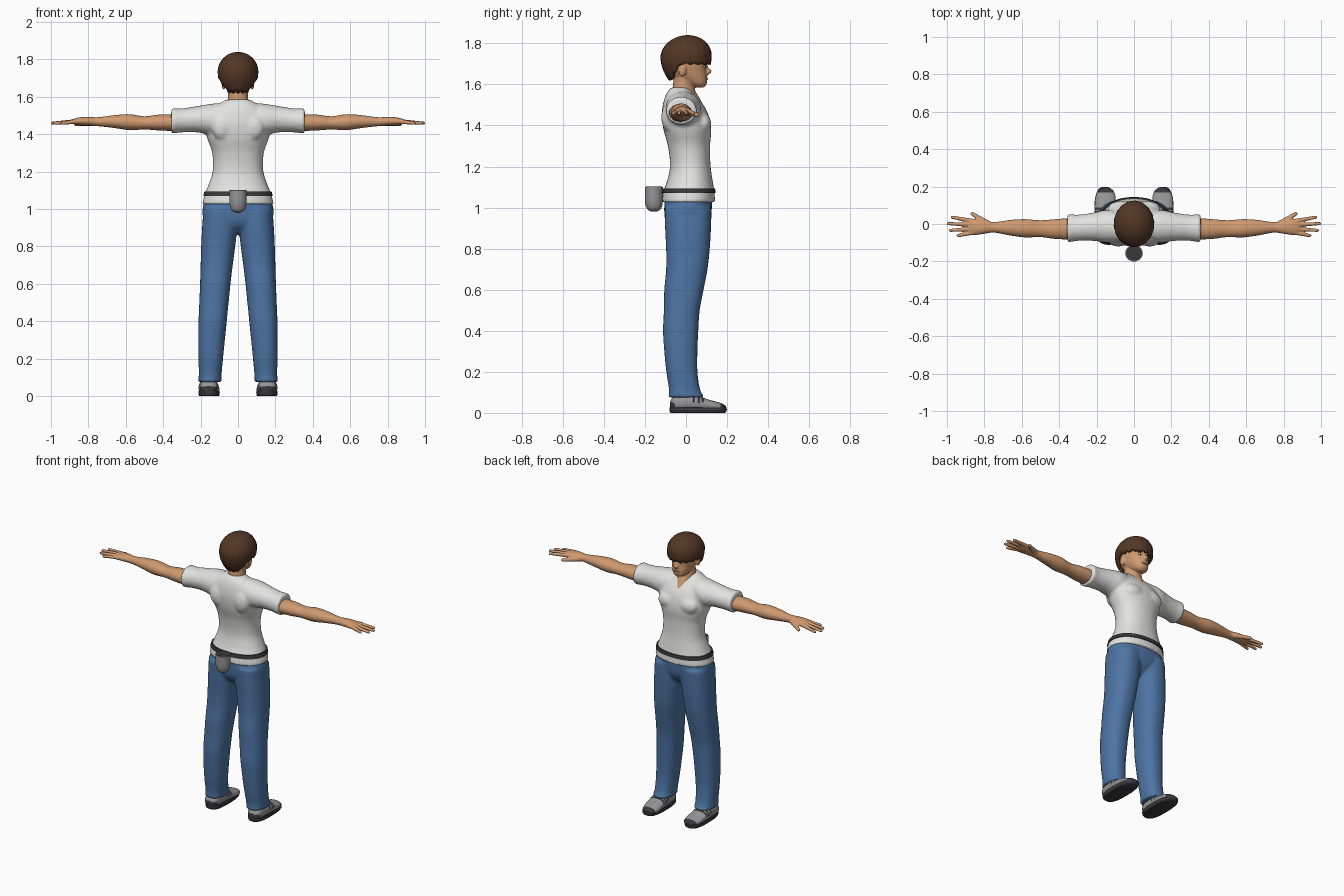
import bpy
import bmesh
import math
from mathutils import Matrix, Vector

start_cube = bpy.data.objects.get("Cube")
if start_cube:
    bpy.data.objects.remove(start_cube, do_unlink=True)


def material(name, colour):
    mat = bpy.data.materials.new(name)
    mat.use_nodes = True
    mat.diffuse_color = (*colour, 1)
    shader = next(n for n in mat.node_tree.nodes if n.type == "BSDF_PRINCIPLED")
    shader.inputs["Base Color"].default_value = (*colour, 1)
    return mat


SKIN = material("skin", (.62, .32, .16))
HAIR = material("brown hair", (.085, .038, .018))
SHIRT = material("off white cotton", (.76, .76, .74))
DENIM = material("blue denim", (.075, .175, .37))
GREY = material("grey fabric", (.3, .3, .31))
DARK = material("dark rubber", (.04, .04, .045))
WHITE = material("eye white", (.8, .8, .8))
LIPS = material("lips", (.42, .16, .1))


def loft(bm, axis, rows, side=1, power=2, steps=5, count=32):
    """Closed skin through rows of (position, a_min, a_max, b_min, b_max)."""
    def slope(i, k):
        lo, hi = max(i - 1, 0), min(i + 1, len(rows) - 1)
        return (rows[hi][k] - rows[lo][k]) / (rows[hi][0] - rows[lo][0])

    sections = []
    for i in range(len(rows) - 1):
        here, there = rows[i], rows[i + 1]
        span = there[0] - here[0]
        for j in range(steps + (i == len(rows) - 2)):
            u = j / steps
            section = [here[0] + span * u]
            for k in range(1, 5):
                value = here[k] + (there[k] - here[k]) * u * u * (3 - 2 * u)
                value += span * u * (1 - u) * ((1 - u) * slope(i, k) - u * slope(i + 1, k))
                section.append(value)
            sections.append(section)

    rings = []
    for t, a0, a1, b0, b1 in sections:
        ring = []
        for n in range(count):
            angle = math.tau * n / count
            c, s = math.cos(angle), math.sin(angle)
            a = (a0 + a1) / 2 + (a1 - a0) / 2 * math.copysign(abs(c) ** (2 / power), c)
            b = (b0 + b1) / 2 + (b1 - b0) / 2 * math.copysign(abs(s) ** (2 / power), s)
            point = {"x": (t, a, b), "y": (a, t, b), "z": (a, b, t)}[axis]
            ring.append(bm.verts.new((side * point[0], point[1], point[2])))
        rings.append(ring)
    for low, high in zip(rings, rings[1:]):
        for n in range(count):
            m = (n + 1) % count
            bm.faces.new((low[n], low[m], high[m], high[n]))
    bm.faces.new(rings[0][::-1])
    bm.faces.new(rings[-1])


def sym(rows):
    """Expand (z, half_width, y_back, y_front) to full rows."""
    return [(z, -w, w, y0, y1) for z, w, y0, y1 in rows]


def blob(bm, centre, radii):
    matrix = Matrix.Translation(centre) @ Matrix.Diagonal((*radii, 1))
    bmesh.ops.create_uvsphere(bm, u_segments=16, v_segments=10, radius=1, matrix=matrix)


def tube(bm, start, end, r0, r1, count=16):
    for i in range(count + 1):
        u = i / count
        r = r0 + (r1 - r0) * u
        blob(bm, Vector(start).lerp(Vector(end), u), (r, r, r))


def finish(name, bm, mats, voxel=0, smooth=0, rule=None):
    bmesh.ops.recalc_face_normals(bm, faces=bm.faces)
    mesh = bpy.data.meshes.new(name)
    for face in bm.faces:
        face.smooth = True
        if rule:
            face.material_index = int(rule(face.calc_center_median()))
    bm.to_mesh(mesh)
    bm.free()
    mesh.set_sharp_from_angle(angle=math.radians(45))
    for mat in mats:
        mesh.materials.append(mat)
    obj = bpy.data.objects.new(name, mesh)
    bpy.context.collection.objects.link(obj)
    if voxel:
        fuse = obj.modifiers.new("Fuse", "REMESH")
        fuse.mode, fuse.voxel_size, fuse.use_smooth_shade = "VOXEL", voxel, True
        soften = obj.modifiers.new("Soften", "SMOOTH")
        soften.factor, soften.iterations = .5, smooth
    return obj


SIDES = (("left", 1), ("right", -1))

# Shirt: torso, sleeves, chest and shoulder blades fused together
bm = bmesh.new()
loft(bm, "z", sym([
    (1.025, .192, -.118, .142), (1.08, .178, -.11, .138), (1.13, .158, -.092, .13),
    (1.2, .136, -.078, .12), (1.3, .138, -.088, .117), (1.38, .165, -.11, .123),
    (1.45, .175, -.118, .11), (1.5, .165, -.113, .085), (1.55, .12, -.098, .045),
    (1.585, .065, -.075, .015)]), power=2.2)
for _, s in SIDES:
    loft(bm, "x", [
        (.05, -.09, .05, 1.45, 1.57), (.14, -.1, .075, 1.4, 1.563),
        (.22, -.09, .06, 1.41, 1.55), (.3, -.09, .05, 1.41, 1.538),
        (.357, -.1, .053, 1.402, 1.54)], s)
    blob(bm, (s * .07, .085, 1.41), (.07, .038, .05))
    blob(bm, (s * .085, -.085, 1.44), (.055, .036, .07))
finish("shirt", bm, [SHIRT], .01, 3)

# Belt
bm = bmesh.new()
loft(bm, "z", sym([(1.07, .186, -.117, .144), (1.094, .18, -.113, .142)]),
     power=2.2, steps=1, count=64)
finish("belt", bm, [DARK])

# Pouch hanging at the back, with a dark opening
bm = bmesh.new()
loft(bm, "z", sym([
    (.98, .012, -.168, -.144), (.987, .027, -.183, -.129), (1.0, .038, -.193, -.119),
    (1.03, .045, -.2, -.113), (1.1, .047, -.2, -.112)]))
finish("pouch", bm, [GREY])
bm = bmesh.new()
loft(bm, "z", sym([(1.095, .043, -.196, -.116), (1.102, .043, -.196, -.116)]), steps=1)
finish("pouch_opening", bm, [DARK])

# Jeans: hips and two legs fused together
bm = bmesh.new()
loft(bm, "z", sym([
    (.87, .05, -.05, .06), (.91, .13, -.09, .1), (.96, .187, -.105, .122),
    (1.05, .182, -.105, .128)]), power=2.3)
for _, s in SIDES:
    loft(bm, "z", [
        (.075, .088, .213, -.087, .09), (.11, .088, .21, -.083, .07),
        (.2, .08, .211, -.096, .056), (.3, .07, .212, -.106, .056),
        (.4, .06, .211, -.112, .06), (.5, .05, .207, -.108, .067),
        (.6, .04, .203, -.106, .086), (.7, .028, .2, -.097, .105),
        (.8, .015, .197, -.097, .116), (.9, .004, .192, -.102, .122),
        (1.0, .002, .185, -.105, .125)], s, power=2.3)
finish("jeans", bm, [DENIM], .01, 3)

# Shoes: soles, then uppers with dark toe, heel and lace stripes


def shoe_colour(p):
    lace = .03 < p.y < .1 and p.z > .048 and int((p.y - .03) / .012) % 2 == 0
    return p.y > .168 or (p.y < -.05 and p.z < .05) or lace


for label, s in SIDES:
    bm = bmesh.new()
    loft(bm, "y", [
        (-.078, .135, .18, .015, .055), (-.06, .115, .2, .01, .08),
        (0, .108, .206, .01, .09), (.05, .104, .21, .01, .088),
        (.1, .1, .21, .01, .068), (.15, .1, .204, .01, .054),
        (.18, .112, .188, .01, .044), (.195, .135, .165, .014, .032)],
        s, power=2.4, steps=8)
    finish(label + "_shoe", bm, [GREY, DARK], rule=shoe_colour)
    bm = bmesh.new()
    loft(bm, "z", [
        (0, .104, .206, -.075, .19), (.008, .098, .212, -.08, .198),
        (.026, .098, .212, -.08, .198)], s, power=2.8, steps=2)
    finish(label + "_sole", bm, [DARK])

# Arms with palm, thumb and four spread fingers
FINGERS = [(.015, .97, .036), (-.005, .992, .002), (-.026, .98, -.034), (-.045, .94, -.062)]
for label, s in SIDES:
    bm = bmesh.new()
    loft(bm, "x", [
        (.3, -.085, .035, 1.415, 1.505), (.42, -.08, .026, 1.42, 1.505),
        (.5, -.07, .02, 1.425, 1.496), (.58, -.072, .026, 1.422, 1.507),
        (.66, -.062, .022, 1.433, 1.502), (.75, -.046, .01, 1.443, 1.491),
        (.81, -.054, .02, 1.446, 1.493), (.86, -.06, .027, 1.449, 1.488),
        (.885, -.054, .022, 1.455, 1.48)], s, count=24)
    for root, tip_x, tip_y in FINGERS:
        tube(bm, (s * .86, root, 1.469), (s * tip_x, tip_y, 1.459), .013, .009)
    tube(bm, (s * .78, 0, 1.463), (s * .865, .055, 1.452), .018, .01)
    finish(label + "_arm", bm, [SKIN], .004, 2)

# Head with neck, nose and ears
bm = bmesh.new()
loft(bm, "z", sym([
    (1.585, .022, .04, .086), (1.6, .042, .01, .1), (1.63, .058, -.05, .104),
    (1.66, .068, -.085, .1), (1.69, .074, -.1, .1), (1.73, .078, -.105, .104),
    (1.78, .068, -.085, .09), (1.81, .04, -.05, .055)]), power=2.2)
loft(bm, "z", sym([
    (1.49, .025, -.03, .09), (1.53, .045, -.06, .068), (1.57, .056, -.066, .045),
    (1.61, .053, -.062, .04), (1.65, .055, -.06, .04)]))
loft(bm, "z", sym([
    (1.645, .01, .08, .104), (1.653, .017, .08, .118), (1.665, .014, .08, .125),
    (1.68, .009, .08, .112), (1.7, .008, .08, .102)]), count=16)
for _, s in SIDES:
    blob(bm, (s * .076, -.018, 1.668), (.011, .019, .03))
finish("head", bm, [SKIN], .005, 2)

# Facial features
for label, s in SIDES:
    for part, mat, centre, radii in (
            ("eye", WHITE, (s * .03, .09, 1.684), (.013, .007, .006)),
            ("pupil", DARK, (s * .03, .095, 1.684), (.005, .004, .005)),
            ("eyebrow", HAIR, (s * .031, .091, 1.698), (.018, .008, .004))):
        bm = bmesh.new()
        blob(bm, centre, radii)
        finish(label + "_" + part, bm, [mat])
bm = bmesh.new()
blob(bm, (0, .099, 1.627), (.022, .008, .005))
finish("mouth", bm, [LIPS])

# Hair: a dome with a jagged fringe, lower at the nape
bm = bmesh.new()
TOP, WIDEST, COUNT, LAYERS = 1.84, 1.735, 72, 14
crown = bm.verts.new((0, .008, TOP))
layers = []
for k in range(1, LAYERS + 1):
    ring = []
    for n in range(COUNT):
        angle = math.tau * n / COUNT
        c, s = math.cos(angle), math.sin(angle)
        nape = min(max((-s - .2) / .6, 0), 1)
        rim = 1.705 - .077 * nape - .01 * abs(math.sin(angle * 9))
        z = rim + (TOP - rim) * math.cos(k / LAYERS * math.pi / 2)
        d = z - WIDEST
        if d > 0:
            r = math.sqrt(max(1 - (d / (TOP - WIDEST)) ** 2, 0))
        else:
            r = 1 - .3 * (d / .11) ** 2
        lock = 1 + .012 * math.sin(angle * 18) * k / LAYERS
        shift = .008 * max(d, 0) / (TOP - WIDEST)
        ring.append(bm.verts.new((.108 * r * lock * c, shift + .124 * r * lock * s, z)))
    layers.append(ring)
for n in range(COUNT):
    m = (n + 1) % COUNT
    bm.faces.new((crown, layers[0][n], layers[0][m]))
    for upper, lower in zip(layers, layers[1:]):
        bm.faces.new((upper[n], lower[n], lower[m], upper[m]))
hair = finish("hair", bm, [HAIR])
shell = hair.modifiers.new("Thickness", "SOLIDIFY")
shell.thickness, shell.offset = .016, -1
